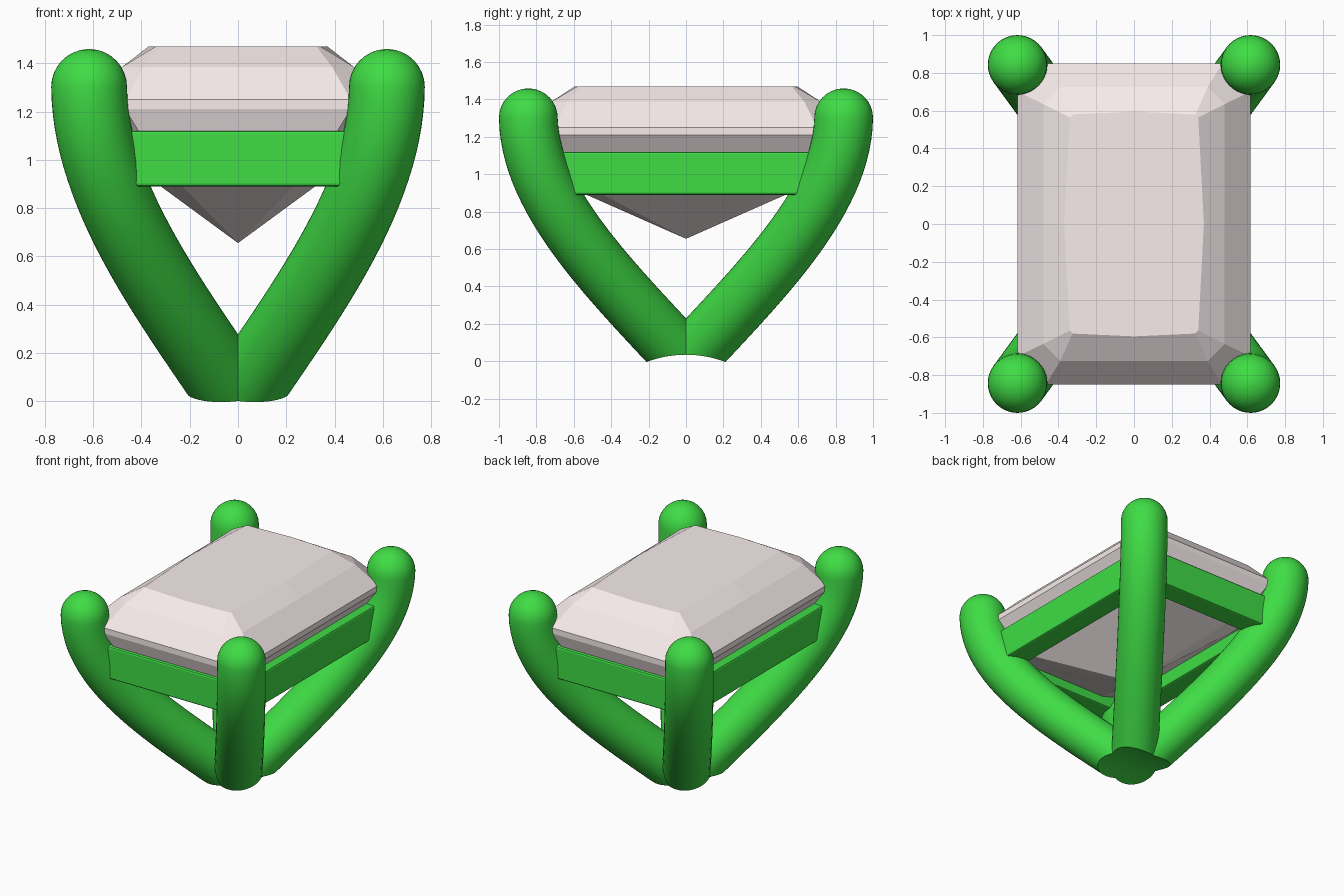
import bpy, bmesh, math
from mathutils import Vector
from mathutils.geometry import interpolate_bezier

if "Cube" in bpy.data.objects:
    bpy.data.objects.remove(bpy.data.objects["Cube"])

R = 0.157                     # prong radius
TOP = Vector((0.617, 0.843, 1.302))   # centre of a prong tip


def material(name, rgb):
    m = bpy.data.materials.new(name)
    m.diffuse_color = (*rgb, 1)
    m.use_nodes = True
    m.node_tree.nodes["Principled BSDF"].inputs["Base Color"].default_value = m.diffuse_color
    return m


def make_object(name, bm, mat):
    bmesh.ops.recalc_face_normals(bm, faces=bm.faces)
    me = bpy.data.meshes.new(name)
    bm.to_mesh(me)
    bm.free()
    ob = bpy.data.objects.new(name, me)
    bpy.context.collection.objects.link(ob)
    if mat:
        me.materials.append(mat)
    return ob


def loft(bm, rings):
    for a, b in zip(rings, rings[1:]):
        n = len(a)
        for i in range(n):
            bm.faces.new((a[i], a[(i + 1) % n], b[(i + 1) % n], b[i]))


def smooth(ob, angle):
    bpy.ops.object.select_all(action='DESELECT')
    ob.select_set(True)
    bpy.context.view_layer.objects.active = ob
    bpy.ops.object.shade_smooth_by_angle(angle=math.radians(angle))


green = material("green_metal", (0.05, 0.72, 0.06))
pink = material("pink_stone", (0.94, 0.84, 0.84))

# Prongs: one round-tipped tube swept in a diagonal plane
u = Vector((TOP.x, TOP.y, 0)).normalized()
side = u.cross(Vector((0, 0, 1)))
reach = math.hypot(TOP.x, TOP.y)
path = interpolate_bezier(Vector((0, 0, 0)), u * 0.508 + Vector((0, 0, 0.44)),
                          u * reach * 0.992 + Vector((0, 0, 0.86)), TOP, 28)
stations = []
for i, p in enumerate(path):
    t = (path[min(i + 1, 27)] - path[max(i - 1, 0)]).normalized()
    stations.append((p, t if i < 27 else Vector((0, 0, 1)), R))
for k in range(1, 9):
    a = math.radians(k * 10.9)
    stations.append((TOP + Vector((0, 0, R * math.sin(a))), Vector((0, 0, 1)), R * math.cos(a)))
bm = bmesh.new()
rings = []
for p, t, r in stations:
    n = side.cross(t)
    rings.append([bm.verts.new(p + (side * math.cos(a) + n * math.sin(a)) * r)
                  for a in (math.tau * j / 40 for j in range(40))])
loft(bm, rings)
bm.faces.new(rings[0])
bm.faces.new(rings[-1])

# Trim the tube to its own quadrant, then mirror to four
for axis in ((1, 0, 0), (0, 1, 0)):
    bmesh.ops.bisect_plane(bm, geom=bm.verts[:] + bm.edges[:] + bm.faces[:], dist=1e-5,
                           plane_co=(0, 0, 0), plane_no=axis, clear_inner=True)
prongs = make_object("prongs", bm, green)
mir = prongs.modifiers.new("mirror", 'MIRROR')
mir.use_axis = (True, True, False)

# Finger-curve cut across the base
bpy.ops.mesh.primitive_cylinder_add(vertices=128, radius=0.59, depth=2,
                                    location=(0, 0, -0.555), rotation=(0, math.pi / 2, 0))
cutter = bpy.context.object
cutter.name = "base_cutter"
cutter.hide_render = True
cut = prongs.modifiers.new("base_cut", 'BOOLEAN')
cut.operation = 'DIFFERENCE'
cut.solver = 'EXACT'
cut.object = cutter
dg = bpy.context.evaluated_depsgraph_get()
prongs.data = bpy.data.meshes.new_from_object(prongs.evaluated_get(dg))
prongs.modifiers.clear()
bpy.data.objects.remove(cutter)
smooth(prongs, 35)


# Gallery rails joining the prongs under the stone
def rail(name, loc, size):
    bpy.ops.mesh.primitive_cube_add(size=1, location=loc)
    ob = bpy.context.object
    ob.name = name
    ob.scale = size
    bpy.ops.object.transform_apply(location=False, rotation=False, scale=True)
    ob.data.materials.append(green)
    b = ob.modifiers.new("bevel", 'BEVEL')
    b.width = 0.012
    b.segments = 2


T = 0.16
for s, fy, fx in ((-1, "front", "left"), (1, "back", "right")):
    rail(fy + "_rail", (0, s * (0.84 - T / 2), 1.005), (1.1, T, 0.23))
    rail(fx + "_rail", (s * (0.617 - T / 2), 0, 1.005), (T, 1.5, 0.23))

# Stone: stacked cut-corner rectangles down to a point
bm = bmesh.new()


def stone_ring(z, hx, hy, c, bulge=0.0):
    quarter = [(hx + bulge, 0), (hx, hy - c), (hx - c, hy)]
    pts = quarter + [(0, hy + bulge / 2)] + [(-x, y) for x, y in reversed(quarter)]
    pts += [(-x, -y) for x, y in pts[1:-1]][:5]
    return [bm.verts.new((x, y, z)) for x, y in pts]


levels = [stone_ring(1.0, 0.47, 0.78, 0.13), stone_ring(1.21, 0.617, 0.85, 0.15),
          stone_ring(1.25, 0.617, 0.85, 0.15), stone_ring(1.385, 0.48, 0.725, 0.09),
          stone_ring(1.47, 0.34, 0.58, 0.015, 0.03)]
loft(bm, levels)
bm.faces.new(levels[-1])
tip = bm.verts.new((0, 0, 0.655))
low = levels[0]
for i in range(len(low)):
    bm.faces.new((low[i], tip, low[(i + 1) % len(low)]))
make_object("stone", bm, pink)
